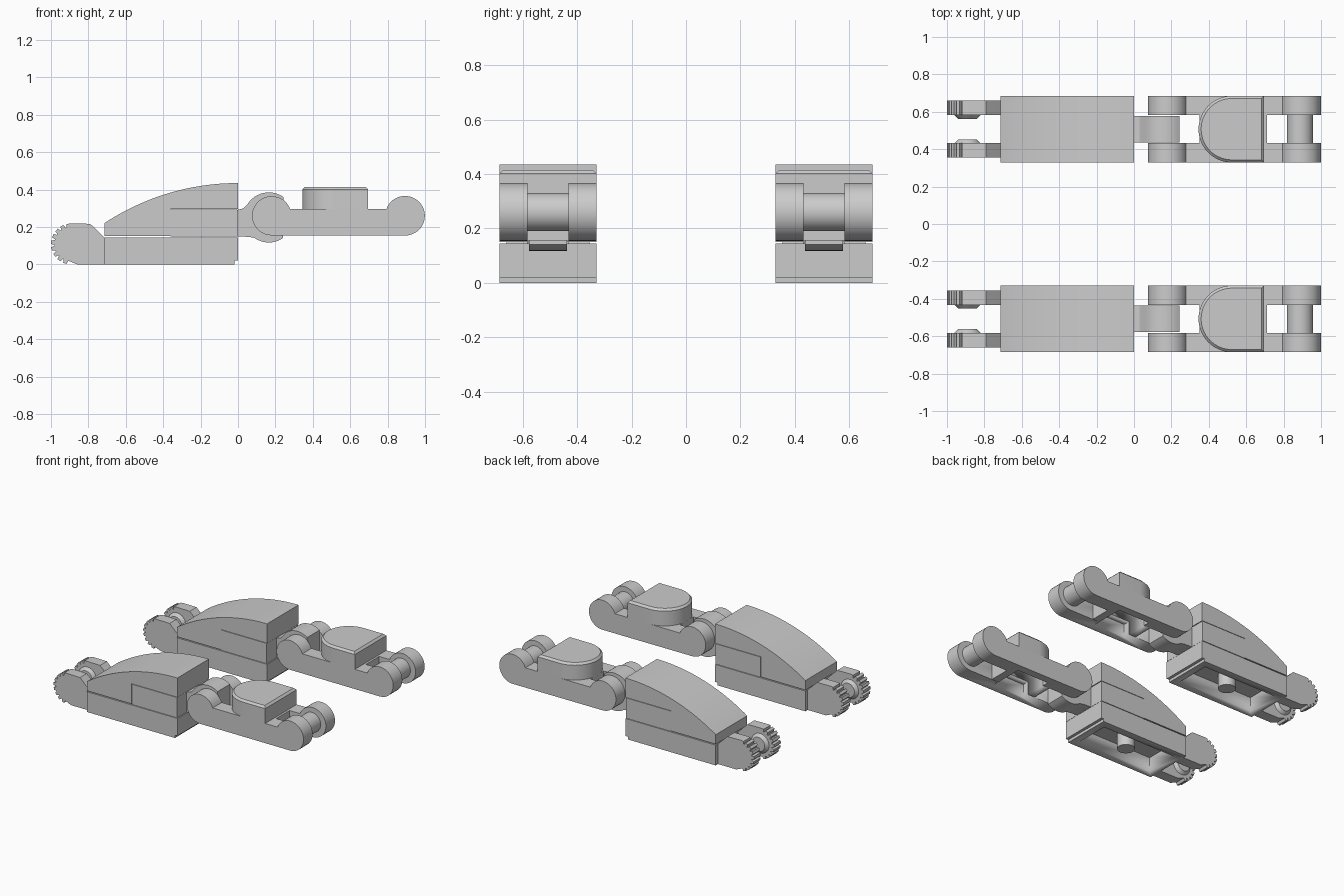
import bpy, bmesh
from math import cos, sin, radians, sqrt, asin, degrees
from mathutils import Vector, Matrix

if "Cube" in bpy.data.objects:
    bpy.data.objects.remove(bpy.data.objects["Cube"])

HW = 0.178          # half width of one chain
INNER = 0.075       # inner face of the forked arms


def arc(cx, cz, r, a0, a1, n=20):
    return [(cx + r * cos(radians(a0 + (a1 - a0) * i / n)),
             cz + r * sin(radians(a0 + (a1 - a0) * i / n))) for i in range(n + 1)]


def finish(name, bm, oy):
    bmesh.ops.recalc_face_normals(bm, faces=bm.faces)
    for f in bm.faces:
        f.smooth = True
    for e in bm.edges:
        e.smooth = e.is_manifold and e.calc_face_angle(0) < radians(28)
    me = bpy.data.meshes.new(name)
    bm.to_mesh(me)
    bm.free()
    ob = bpy.data.objects.new(name, me)
    ob.location.y = oy
    bpy.context.collection.objects.link(ob)
    return ob


def extrude(bm, pts, vec):
    face = bm.faces.new([bm.verts.new(p) for p in pts])
    ret = bmesh.ops.extrude_face_region(bm, geom=[face], use_keep_orig=True)
    top = [g for g in ret["geom"] if isinstance(g, bmesh.types.BMVert)]
    bmesh.ops.translate(bm, verts=top, vec=vec)
    return [g for g in ret["geom"] if isinstance(g, bmesh.types.BMFace)]


def prism(name, profile, y0, y1, oy):
    """Side profile (x, z) extruded across y."""
    bm = bmesh.new()
    extrude(bm, [(x, y0, z) for x, z in profile], Vector((0, y1 - y0, 0)))
    return finish(name, bm, oy)


def rect(x0, x1, z0, z1):
    return [(x0, z0), (x1, z0), (x1, z1), (x0, z1)]


def cone(name, x, z, y0, y1, r0, r1, oy):
    """Round part with its axis along y."""
    bm = bmesh.new()
    m = Matrix.Translation((x, (y0 + y1) / 2, z)) @ Matrix.Rotation(radians(-90), 4, 'X')
    bmesh.ops.create_cone(bm, cap_ends=True, segments=32, radius1=r0, radius2=r1,
                          depth=abs(y1 - y0), matrix=m)
    return finish(name, bm, oy)


def cut(ob, cutter):
    mod = ob.modifiers.new("hollow", 'BOOLEAN')
    mod.operation = 'DIFFERENCE'
    mod.solver = 'EXACT'
    mod.object = cutter


def hide(ob):
    ob.hide_render = True
    ob.display_type = 'WIRE'
    return ob


def chain(oy):
    # curved cover with a notch below its tall end
    top_r = (0.715 ** 2 + 0.215 ** 2) / (2 * 0.215)
    a = degrees(asin(0.715 / top_r))
    cover = arc(0, 0.435 - top_r, top_r, 90, 90 + a, 24)
    cover += [(-0.715, 0.152), (-0.362, 0.152), (-0.362, 0.297), (0, 0.297)]
    prism("curved_cover", cover, -HW, HW, oy)

    # hollow base with a small step at the end
    base = prism("base_plate", [(-0.715, 0), (-0.02, 0), (-0.02, 0.02), (0, 0.02),
                                (0, 0.145), (-0.715, 0.145)], -HW, HW, oy)
    cut(base, hide(prism("base_cutter", rect(-0.66, -0.07, -0.05, 0.1), -0.123, 0.123, oy)))
    bm = bmesh.new()
    bmesh.ops.create_cone(bm, cap_ends=True, segments=24, radius1=0.058, radius2=0.058, depth=0.11,
                          matrix=Matrix.Translation((-0.358, 0, 0.055)))
    finish("base_pin", bm, oy)

    # toothed fingers with conical bosses
    teeth = []
    for i in range(9):
        t = 100 + i * 19
        for da, r in ((-6, 0.11), (4, 0.11), (7, 0.092), (10, 0.092)):
            teeth.append((-0.89 + r * cos(radians(t + da)), 0.109 + r * sin(radians(t + da))))
    finger = [(-0.71, 0), (-0.71, 0.14), (-0.715, 0.145), (-0.79, 0.217)] + teeth + [(-0.86, 0)]
    finger = [(x, max(z, 0)) for x, z in finger]
    for s in (-1, 1):
        prism("toothed_finger", finger, s * INNER, s * 0.152, oy)
        r = (0.07, 0.05) if s < 0 else (0.05, 0.07)
        ys = sorted((s * INNER, s * 0.055))
        cone("finger_boss", -0.89, 0.109, ys[0], ys[1], r[0], r[1], oy)

    # middle plate and its single knuckle
    prism("hinge_plate", rect(-0.36, -0.003, 0.149, 0.294), -HW, HW, oy)
    knuckle = [(-0.01, 0.15), (0.06, 0.147)] + arc(0.165, 0.25, 0.133, 235, 305, 8)
    knuckle += arc(0.165, 0.25, 0.135, 55, 148, 12) + [(0.03, 0.3), (-0.01, 0.29)]
    prism("hinge_knuckle", knuckle, -0.07, 0.07, oy)

    # forked link: two round-ended rails, hollow middle, cross bar
    b = degrees(asin(0.035 / 0.105))
    rail = arc(0.18, 0.26, 0.105, b, 270, 24) + arc(0.893, 0.26, 0.106, -90, 180 - b, 24)
    cutter = hide(prism("link_cutter", rect(0.405, 0.655, 0.05, 0.25), -0.123, 0.123, oy))
    for s in (-1, 1):
        cut(prism("link_rail", rail, s * INNER, s * HW, oy), cutter)
    cut(prism("link_middle", rect(0.35, 0.71, 0.155, 0.295), -INNER, INNER, oy), cutter)
    cone("cross_bar", 0.888, 0.26, -INNER, INNER, 0.07, 0.07, oy)

    # half-round tile with a bevelled top rim
    outline = [(0.695, -HW), (0.695, HW)] + arc(0.345 + HW, 0, HW, 90, 270, 32)
    bm = bmesh.new()
    cap = extrude(bm, [(x, y, 0.295) for x, y in outline], Vector((0, 0, 0.12)))
    rim = list({e for f in cap for e in f.edges})
    bmesh.ops.bevel(bm, geom=rim, offset=0.014, segments=1, affect='EDGES')
    finish("half_round_tile", bm, oy)


for side in (-1, 1):
    chain(side * 0.507)
